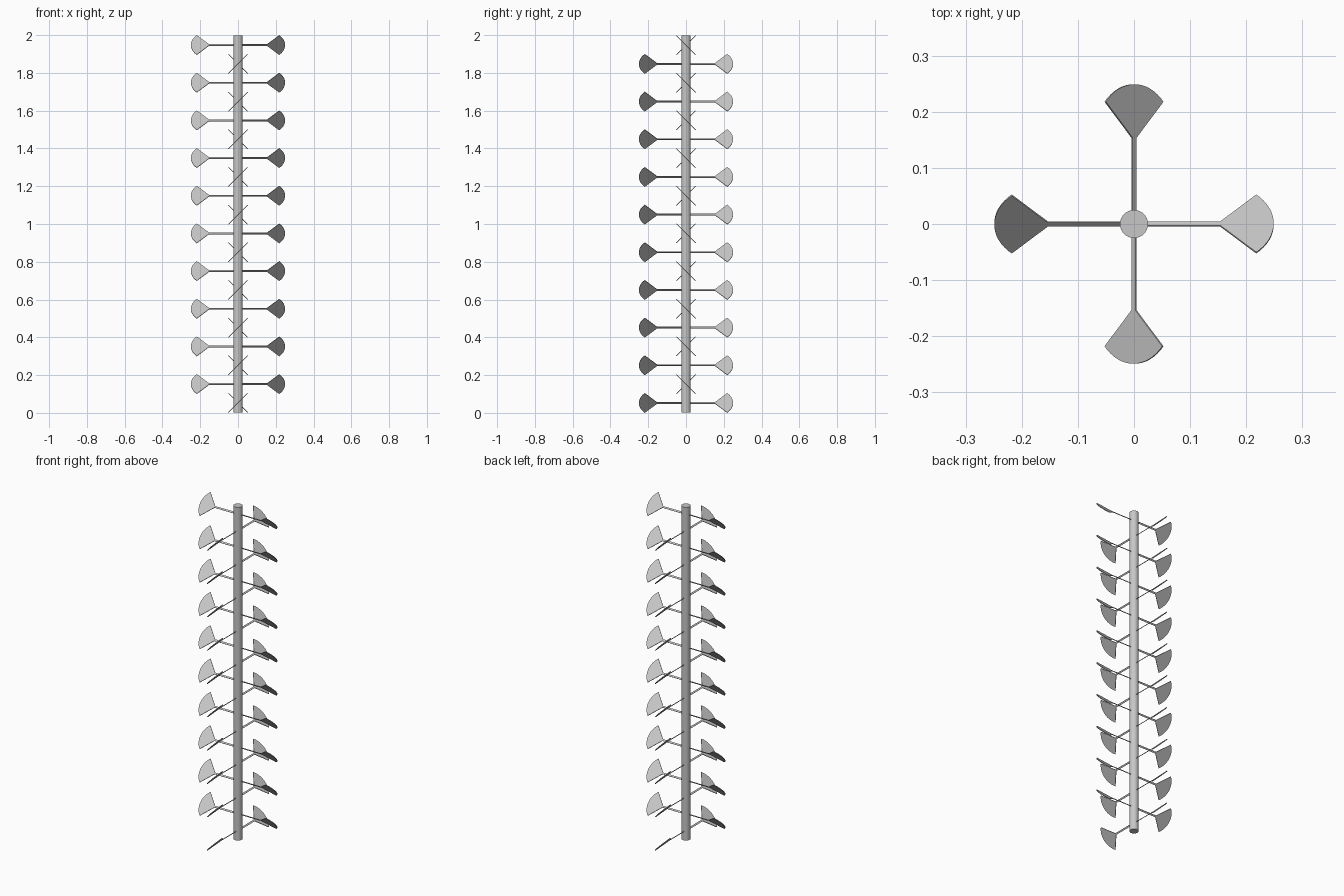
import bpy
import bmesh
from math import radians, sin, cos
from mathutils import Matrix

cube = bpy.data.objects.get("Cube")
if cube:
    bpy.data.objects.remove(cube, do_unlink=True)

# Single grey finish
grey = bpy.data.materials.new("grey metal")
grey.use_nodes = True
colour = (0.57, 0.57, 0.57, 1)
grey.diffuse_color = colour
grey.node_tree.nodes["Principled BSDF"].inputs["Base Color"].default_value = colour

MARGIN = 0.0027      # paddles reach slightly past both shaft ends
STEP = (2 - 2 * MARGIN) / 20
THICK = 0.0035
ARM_HALF = 0.005
FAN_CENTRE, FAN_RADIUS, FAN_ANGLE = 0.149, 0.1, radians(46.5)
ARC_STEPS = 24


def add_object(name, bm):
    mesh = bpy.data.meshes.new(name)
    bm.to_mesh(mesh)
    bm.free()
    mesh.materials.append(grey)
    obj = bpy.data.objects.new(name, mesh)
    bpy.context.collection.objects.link(obj)
    return obj


def paddle_column(name, heading, tilt, height):
    """Arm with a fan-shaped blade, tilted, turned and repeated up the shaft."""
    neck = FAN_CENTRE + ARM_HALF * cos(FAN_ANGLE) / sin(FAN_ANGLE)
    outline = [(0, -ARM_HALF), (neck, -ARM_HALF)]
    for i in range(ARC_STEPS + 1):
        a = FAN_ANGLE * (2 * i / ARC_STEPS - 1)
        outline.append((FAN_CENTRE + FAN_RADIUS * cos(a), FAN_RADIUS * sin(a)))
    outline += [(neck, ARM_HALF), (0, ARM_HALF)]

    bm = bmesh.new()
    face = bm.faces.new([bm.verts.new((x, y, -THICK / 2)) for x, y in outline])
    top = bmesh.ops.extrude_face_region(bm, geom=[face])["geom"]
    bmesh.ops.translate(bm, vec=(0, 0, THICK),
                        verts=[v for v in top if isinstance(v, bmesh.types.BMVert)])
    bmesh.ops.recalc_face_normals(bm, faces=bm.faces)
    turn = Matrix.Rotation(radians(heading), 4, "Z") @ Matrix.Rotation(radians(tilt), 4, "X")
    bm.transform(turn)

    obj = add_object(name, bm)
    obj.location.z = height
    array = obj.modifiers.new("levels", "ARRAY")
    array.count = 10
    array.use_relative_offset = False
    array.use_constant_offset = True
    array.constant_offset_displace = (0, 0, 2 * STEP)


# Central shaft
bm = bmesh.new()
bmesh.ops.create_cone(bm, cap_ends=True, segments=32, radius1=0.025, radius2=0.025,
                      depth=2 - 2 * MARGIN)
shaft = add_object("shaft", bm)
shaft.location.z = 1
bpy.context.view_layer.objects.active = shaft
shaft.select_set(True)
bpy.ops.object.shade_smooth_by_angle(angle=radians(30))

# Alternating levels: front/back pairs lowest, side pairs between them
low = MARGIN + STEP / 2
paddle_column("left_paddles", 0, -45, low + STEP)
paddle_column("right_paddles", 180, -45, low + STEP)
paddle_column("back_paddles", 90, 45, low)
paddle_column("front_paddles", 270, 45, low)
